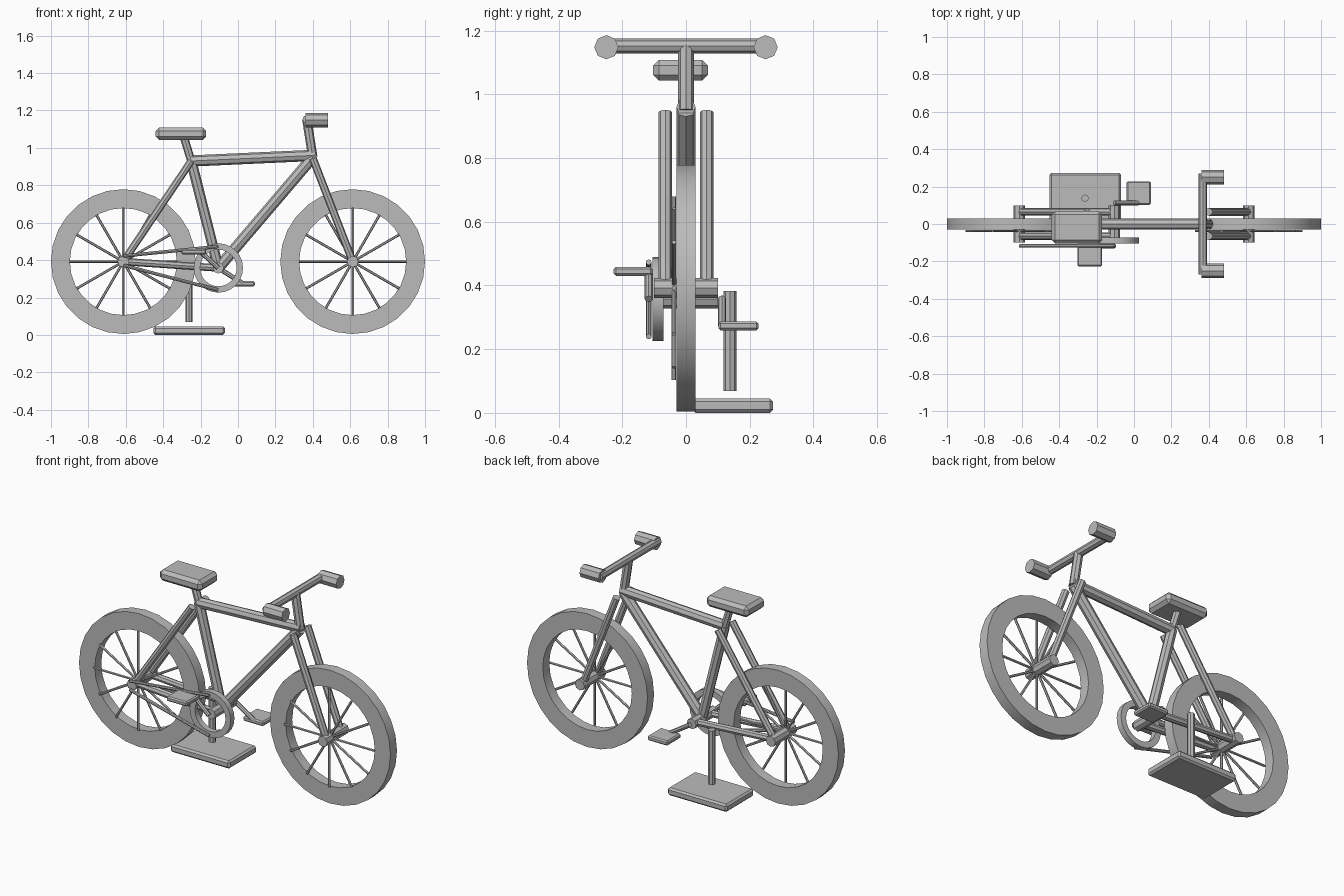
import bpy, bmesh, math
from mathutils import Vector

cube = bpy.data.objects.get("Cube")
if cube:
    bpy.data.objects.remove(cube, do_unlink=True)

grey = bpy.data.materials.new("plain_grey")
grey.use_nodes = True
grey.diffuse_color = (0.5, 0.5, 0.5, 1)
grey.node_tree.nodes["Principled BSDF"].inputs["Base Color"].default_value = (0.5, 0.5, 0.5, 1)


def finish(name, bm):
    bmesh.ops.recalc_face_normals(bm, faces=bm.faces)
    mesh = bpy.data.meshes.new(name)
    bm.to_mesh(mesh)
    bm.free()
    mesh.materials.append(grey)
    obj = bpy.data.objects.new(name, mesh)
    bpy.context.scene.collection.objects.link(obj)
    return obj


def add_tube(bm, a, b, radius, sides=8):
    """Straight capped tube between two points."""
    a, b = Vector(a), Vector(b)
    made = bmesh.ops.create_cone(bm, cap_ends=True, segments=sides, radius1=radius,
                                 radius2=radius, depth=(b - a).length)
    turn = (b - a).to_track_quat('Z', 'Y').to_matrix().to_4x4()
    turn.translation = (a + b) / 2
    bmesh.ops.transform(bm, matrix=turn, verts=made["verts"])


def tube(name, a, b, radius, sides=8):
    bm = bmesh.new()
    add_tube(bm, a, b, radius, sides)
    return finish(name, bm)


def box(name, low, high, bevel):
    low, high = Vector(low), Vector(high)
    bm = bmesh.new()
    bmesh.ops.create_cube(bm, size=1)
    for v in bm.verts:
        v.co = (low + high) / 2 + v.co * (high - low)
    bmesh.ops.bevel(bm, geom=bm.edges[:], offset=bevel, segments=1, affect='EDGES')
    return finish(name, bm)


def ring(name, centre, outer, inner, y0, y1, sides):
    """Flat-sided ring lying in the plane of the wheels."""
    bm = bmesh.new()
    section = [(outer, y0), (outer, y1), (inner, y1), (inner, y0)]
    loops = []
    for i in range(sides):
        t = math.tau * i / sides
        loops.append([bm.verts.new((centre.x + r * math.sin(t), y, centre.z + r * math.cos(t)))
                      for r, y in section])
    for i in range(sides):
        p, q = loops[i], loops[(i + 1) % sides]
        for k in range(4):
            n = (k + 1) % 4
            bm.faces.new((p[k], q[k], q[n], p[n]))
    obj = finish(name, bm)
    bpy.context.view_layer.objects.active = obj
    obj.select_set(True)
    bpy.ops.object.shade_smooth_by_angle(angle=math.radians(30))
    obj.select_set(False)


rear = Vector((-0.613, 0, 0.392))
front = Vector((0.613, 0, 0.392))
crank = Vector((-0.105, 0, 0.358))
seat_joint = Vector((-0.25, 0, 0.93))
head = Vector((0.4, 0, 0.95))
aside = Vector((0, 1, 0))

# Wheels: tyre, axle and six full-width spoke bars
for name, hub in (("rear", rear), ("front", front)):
    ring(name + "_tyre", hub, 0.387, 0.286, -0.03, 0.03, 28)
    tube(name + "_axle", hub - aside * 0.1, hub + aside * 0.1, 0.031)
    bm = bmesh.new()
    for i in range(6):
        t = math.pi * i / 6
        reach = Vector((math.sin(t), 0, math.cos(t))) * 0.288
        middle = hub - aside * 0.038
        add_tube(bm, middle - reach, middle + reach, 0.007, 6)
    finish(name + "_spokes", bm)

# Frame
tube("top_tube", seat_joint, head + Vector((0.01, 0, 0.01)), 0.03)
tube("seat_tube", seat_joint, crank, 0.028)
tube("down_tube", head, crank, 0.03)
for side, sign in (("left", 1), ("right", -1)):
    off = aside * sign * 0.065
    tube(side + "_fork_blade", head + off - Vector((0, 0, 0.006)), front + off, 0.021)
    tube(side + "_seat_stay", seat_joint + off, rear + off, 0.02)
    tube(side + "_chain_stay", crank + off, rear + off, 0.02)

# Saddle
tube("seat_post", seat_joint, (-0.29, 0, 1.06), 0.022)
box("saddle", (-0.44, -0.103, 1.043), (-0.17, 0.069, 1.108), 0.018)

# Steering
bar = Vector((0.368, 0, 1.152))
tube("stem", head, bar, 0.025)
tube("handlebar", bar - aside * 0.27, bar + aside * 0.27, 0.023)
for side, sign in (("left", 1), ("right", -1)):
    grip = Vector((0.36, 0.25 * sign, 1.148))
    tube(side + "_grip", grip, grip + Vector((0.122, 0, 0)), 0.038)

# Drivetrain
tube("bottom_bracket", crank - aside * 0.1, crank + aside * 0.1, 0.03)
ring("chainring", crank, 0.132, 0.098, -0.105, -0.071, 24)
chain_y = aside * -0.117
tube("chain_top", rear + chain_y + Vector((0, 0, 0.03)), crank + chain_y + Vector((0, 0, 0.115)), 0.009)
tube("chain_bottom", rear + chain_y - Vector((0, 0, 0.02)), crank + chain_y - Vector((0, 0, 0.118)), 0.009)
tube("left_crank_arm", crank + aside * 0.113, (0.025, 0.113, 0.275), 0.013)
tube("right_crank_arm", crank - aside * 0.117, (-0.2, -0.117, 0.445), 0.013)
box("left_pedal", (-0.04, 0.102, 0.259), (0.09, 0.228, 0.287), 0.007)
box("right_pedal", (-0.303, -0.227, 0.43), (-0.17, -0.105, 0.458), 0.007)

# Kickstand
tube("stand_post", (-0.262, 0.138, 0.068), (-0.262, 0.138, 0.382), 0.02)
box("stand_base", (-0.452, 0.02, 0), (-0.07, 0.273, 0.045), 0.01)
